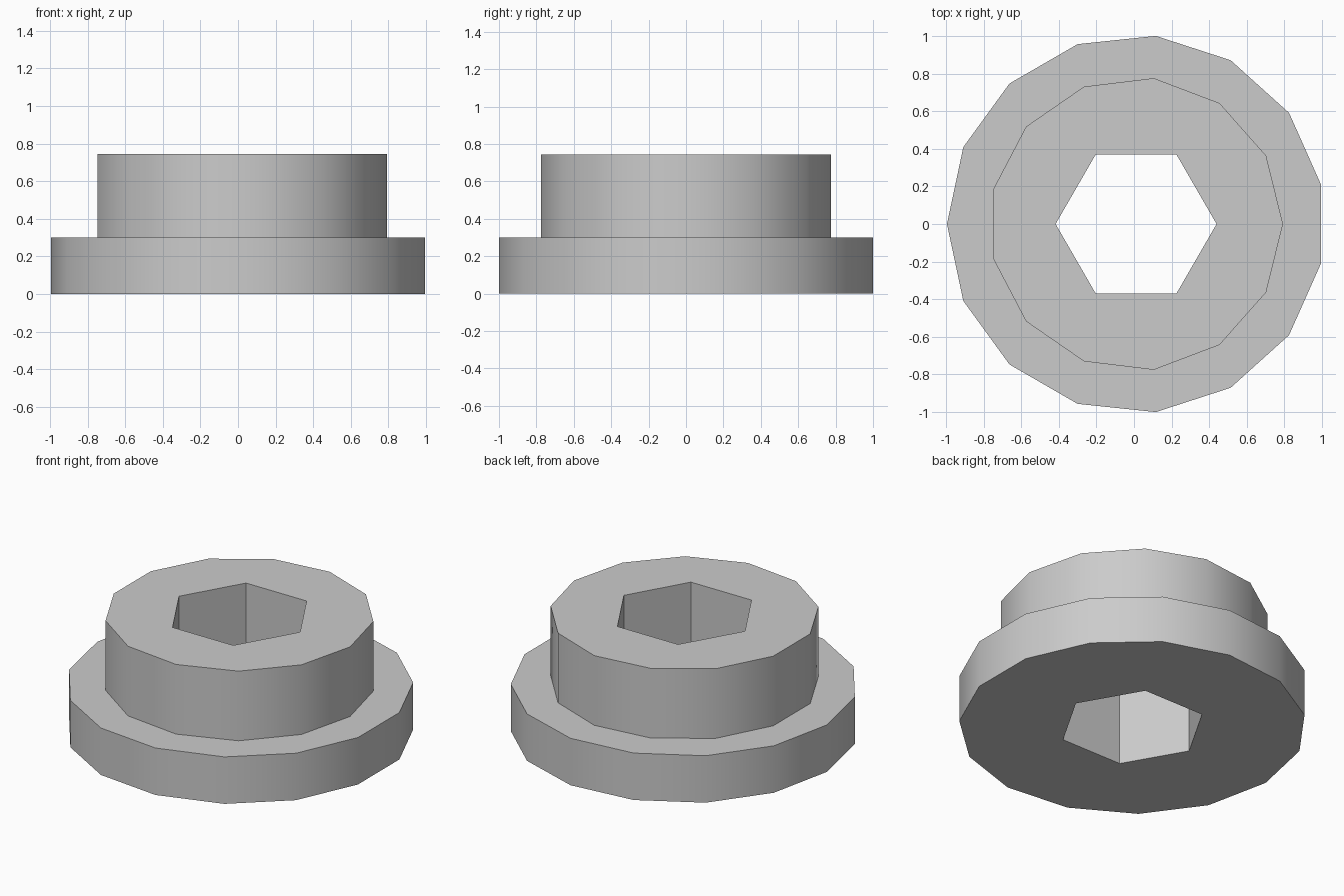
import bpy
import math

cube = bpy.data.objects.get("Cube")
if cube:
    bpy.data.objects.remove(cube, do_unlink=True)

CENTRE_X = 0.011

grey = bpy.data.materials.new("plain grey")
grey.use_nodes = True
grey.diffuse_color = (0.6, 0.6, 0.6, 1)
grey.node_tree.nodes["Principled BSDF"].inputs["Base Color"].default_value = (0.6, 0.6, 0.6, 1)


def prism(name, sides, radius, bottom, top, start=0.0):
    """Upright prism whose first corner lies at the start angle from +x."""
    bpy.ops.mesh.primitive_cylinder_add(
        vertices=sides, radius=radius, depth=top - bottom,
        location=(CENTRE_X, 0, (bottom + top) / 2),
        rotation=(0, 0, start - math.pi / 2))
    obj = bpy.context.object
    obj.name = name
    bpy.ops.object.transform_apply(location=True, rotation=True, scale=True)
    obj.data.materials.append(grey)
    return obj


def combine(target, tool, operation):
    """Apply a boolean and discard the tool."""
    mod = target.modifiers.new(operation.lower(), "BOOLEAN")
    mod.operation = operation
    mod.solver = "EXACT"
    mod.object = tool
    bpy.ops.object.select_all(action="DESELECT")
    target.select_set(True)
    bpy.context.view_layer.objects.active = target
    bpy.ops.object.modifier_apply(modifier=mod.name)
    bpy.data.objects.remove(tool, do_unlink=True)


# Wide flange, narrower collar sunk into it, hexagonal through hole
bushing = prism("flanged_bushing", 15, 1.0055, 0.0, 0.30, math.pi)
collar = prism("collar", 13, 0.781, 0.15, 0.745)
combine(bushing, collar, "UNION")
hole = prism("hex_hole_cutter", 6, 0.428, -0.2, 1.0)
hole.hide_render = True
combine(bushing, hole, "DIFFERENCE")

# Rounded outer walls, crisp rims and hexagon corners
bpy.ops.object.shade_smooth_by_angle(angle=math.radians(30))
